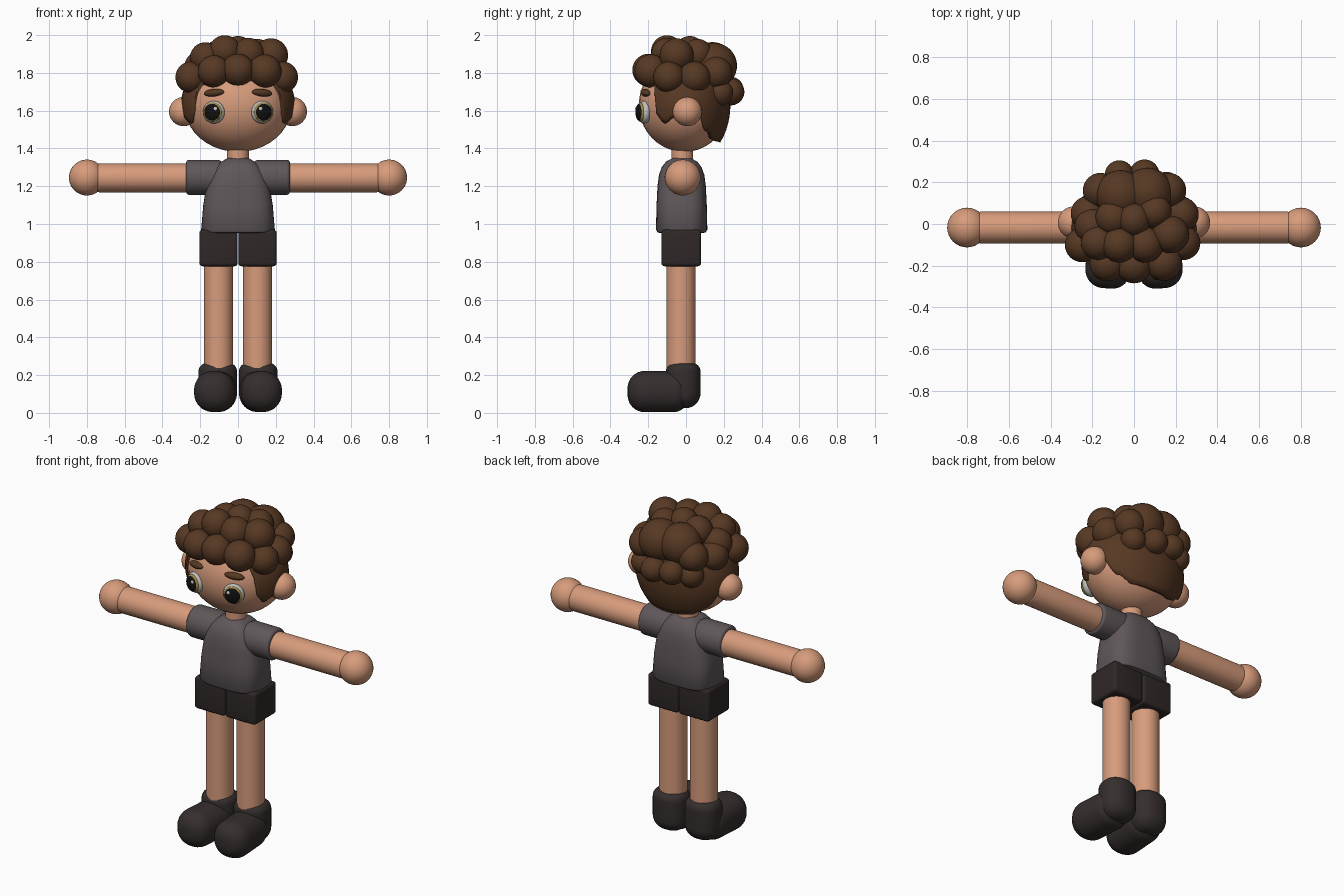
import bpy, bmesh
from math import sin, cos, pi, radians, sqrt, atan2
from mathutils import Matrix, Vector

if "Cube" in bpy.data.objects:
    bpy.data.objects.remove(bpy.data.objects["Cube"])


def mat(name, r, g, b):
    m = bpy.data.materials.new(name)
    m.diffuse_color = (r, g, b, 1)
    m.use_nodes = True
    m.node_tree.nodes["Principled BSDF"].inputs["Base Color"].default_value = m.diffuse_color
    return m


SKIN = mat("skin", 0.68, 0.33, 0.20)
HAIR = mat("hair", 0.095, 0.04, 0.017)
SHIRT = mat("shirt", 0.115, 0.095, 0.1)
SHORTS = mat("shorts", 0.028, 0.021, 0.02)
SHOE = mat("shoe", 0.035, 0.027, 0.026)
WHITE = mat("eye_white", 0.5, 0.5, 0.48)
IRIS = mat("iris", 0.35, 0.25, 0.06)
BLACK = mat("pupil", 0.005, 0.005, 0.005)
SPARK = mat("sparkle", 0.9, 0.9, 0.9)


def finish(name, bm, material, angle=40):
    bmesh.ops.recalc_face_normals(bm, faces=bm.faces)
    me = bpy.data.meshes.new(name)
    bm.to_mesh(me)
    bm.free()
    ob = bpy.data.objects.new(name, me)
    bpy.context.collection.objects.link(ob)
    me.materials.append(material)
    bpy.ops.object.select_all(action='DESELECT')
    ob.select_set(True)
    bpy.context.view_layer.objects.active = ob
    bpy.ops.object.shade_smooth_by_angle(angle=radians(angle))
    return ob


def ball(name, loc, size, material, rot=None):
    bm = bmesh.new()
    m = Matrix.Translation(loc) @ (rot or Matrix()) @ Matrix.Diagonal((*size, 1))
    bmesh.ops.create_uvsphere(bm, u_segments=32, v_segments=20, radius=1, matrix=m)
    return finish(name, bm, material)


def loft(name, rings, material, loc=(0, 0, 0), rot=None, power=2, seg=40):
    """Stack of superellipse rings (z, half x, half y), capped at both ends."""
    bm = bmesh.new()
    loops = []
    for z, hx, hy in rings:
        loop = []
        for i in range(seg):
            c, s = cos(2 * pi * i / seg), sin(2 * pi * i / seg)
            k = (abs(c) ** power + abs(s) ** power) ** (-1 / power)
            loop.append(bm.verts.new((hx * c * k, hy * s * k, z)))
        loops.append(loop)
    for a, b in zip(loops, loops[1:]):
        for i in range(seg):
            j = (i + 1) % seg
            bm.faces.new((a[i], a[j], b[j], b[i]))
    bm.faces.new(loops[0])
    bm.faces.new(loops[-1])
    bm.transform(Matrix.Translation(loc) @ (rot or Matrix()))
    return finish(name, bm, material)


def rounded(z0, z1, hx, hy, r0, r1, n=8):
    """Cylinder profile whose ends are rounded by radii r0 and r1."""
    out = []
    for i in range(n + 1):
        a = pi / 2 * i / n
        d = r0 * (1 - sin(a)) * 0.995
        out.append((z0 + r0 * (1 - cos(a)), 0, 0, r0 * (1 - sin(a)) * 0.97))
    out = [(z0 + r0 * (1 - cos(pi / 2 * i / n)), hx - 0.98 * r0 * (1 - sin(pi / 2 * i / n)),
            hy - 0.98 * r0 * (1 - sin(pi / 2 * i / n))) for i in range(n + 1)]
    out += [(z1 - r1 * (1 - sin(pi / 2 * i / n)), hx - 0.98 * r1 * (1 - cos(pi / 2 * i / n)),
             hy - 0.98 * r1 * (1 - cos(pi / 2 * i / n))) for i in range(n + 1)]
    return out


# head and neck
ball("head", (0, -0.01, 1.63), (0.285, 0.24, 0.248), SKIN)
loft("neck", [(1.3, 0.058, 0.058), (1.44, 0.058, 0.058)], SKIN, (0, -0.02, 0))

# shirt body
loft("shirt_body", [(0.952, 0.17, 0.112), (0.956, 0.186, 0.128), (0.97, 0.195, 0.136),
                    (1.1, 0.184, 0.133), (1.2, 0.168, 0.128), (1.26, 0.147, 0.12),
                    (1.3, 0.122, 0.106), (1.33, 0.09, 0.083), (1.348, 0.055, 0.05),
                    (1.354, 0.02, 0.02)], SHIRT, (0, -0.023, 0), power=3.2)

# paired parts
for s, side in ((-1, "left"), (1, "right")):
    along_x = Matrix.Rotation(s * pi / 2, 4, 'Y')
    loft(side + "_sleeve", rounded(0.08, 0.275, 0.093, 0.093, 0.03, 0.018), SHIRT,
         (0, -0.02, 1.247), along_x)
    loft(side + "_arm", rounded(0.2, 0.75, 0.076, 0.076, 0.01, 0.015), SKIN,
         (0, -0.017, 1.244), along_x)
    ball(side + "_hand", (s * 0.8, -0.017, 1.246), (0.095,) * 3, SKIN)
    loft(side + "_leg", [(0.15, 0.077, 0.077), (0.85, 0.077, 0.077)], SKIN,
         (s * 0.103, -0.026, 0))
    loft(side + "_ankle", rounded(0.025, 0.264, 0.102, 0.092, 0.08, 0.045), SHOE,
         (s * 0.107, -0.015, 0), power=2.3)
    toe = Matrix.Rotation(radians(4 * s), 4, 'Z') @ Matrix.Rotation(pi / 2, 4, 'X')
    loft(side + "_foot", rounded(-0.03, 0.292, 0.109, 0.109, 0.08, 0.09), SHOE,
         (s * 0.11, -0.017, 0.113), toe, power=2.2)
    # shorts leg, a softly bevelled box
    bm = bmesh.new()
    bmesh.ops.create_cube(bm, size=1, matrix=Matrix.Translation((s * 0.103, -0.025, 0.873))
                          @ Matrix.Diagonal((0.203, 0.21, 0.194, 1)))
    bmesh.ops.bevel(bm, geom=bm.edges[:], offset=0.018, segments=4, profile=0.5, affect='EDGES')
    finish(side + "_shorts", bm, SHORTS)
    # ear
    ball(side + "_ear", (s * 0.288, 0.007, 1.595), (0.077,) * 3, SKIN)
    # eye, layered flattened balls facing outward from the face
    turn = Matrix.Rotation(radians(18 * s), 4, 'Z')
    base = Vector((s * 0.128, -0.222, 1.592))
    for part, r, d, off, m in (("eye_white", 0.06, 0.034, 0, WHITE),
                               ("iris", 0.051, 0.018, 0.02, IRIS),
                               ("pupil", 0.044, 0.014, 0.028, BLACK)):
        ball(f"{side}_{part}", base + turn @ Vector((0, -off, 0)), (r, d, r), m, turn)
    ball(side + "_sparkle", base + turn @ Vector((-s * 0.02, -0.036, 0.018)),
         (0.011, 0.006, 0.011), SPARK, turn)
    # eyebrow
    ball(side + "_eyebrow", (s * 0.127, -0.215, 1.695), (0.057, 0.022, 0.02), HAIR,
         turn @ Matrix.Rotation(radians(5 * s), 4, 'Y'))

# hair cap: shell over the skull with a shaped hairline (degrees from front, height)
LINE = [(0, 1.77), (46, 1.74), (54, 1.57), (63, 1.53), (76, 1.56), (90, 1.63), (104, 1.61),
        (125, 1.49), (145, 1.45), (180, 1.445)]


def hairline(a):
    for (a0, z0), (a1, z1) in zip(LINE, LINE[1:]):
        if a <= a1:
            t = (a - a0) / (a1 - a0)
            return z0 + (z1 - z0) * t * t * (3 - 2 * t)
    return LINE[-1][1]


bm = bmesh.new()
SEG, ROWS, CZ, RZ = 96, 18, 1.63, 0.268
top = bm.verts.new((0, -0.01, CZ + RZ))
prev = None
for row in range(1, ROWS + 1):
    ring = []
    for i in range(SEG):
        a = 2 * pi * i / SEG
        deg = min(i, SEG - i) * 360 / SEG
        back = max(0.0, -cos(a))
        low = RZ + 0.05 * back
        dz = hairline(deg) - CZ
        end = pi / 2 - atan2(dz / (RZ if dz > 0 else low), sqrt(1 - (dz / RZ) ** 2))
        p = end * row / ROWS
        z = CZ + cos(p) * (RZ if cos(p) > 0 else low)
        ring.append(bm.verts.new((0.302 * sin(p) * sin(a), -0.01 - 0.245 * sin(p) * cos(a), z)))
    for i in range(SEG):
        j = (i + 1) % SEG
        if prev:
            bm.faces.new((prev[i], ring[i], ring[j], prev[j]))
        else:
            bm.faces.new((top, ring[i], ring[j]))
    prev = ring
cap = finish("hair_cap", bm, HAIR, 60)
mod = cap.modifiers.new("thickness", 'SOLIDIFY')
mod.thickness = 0.04
mod.offset = -1

# hair curls (x, y, z, radius)
CURLS = [
    (-.248, -.1, 1.777, .083), (.235, -.09, 1.777, .083), (-.128, -.19, 1.808, .085),
    (0, -.198, 1.815, .086), (.142, -.185, 1.81, .088), (-.172, -.09, 1.88, .082),
    (-.07, -.1, 1.914, .085), (.055, -.1, 1.9, .085), (.175, -.05, 1.893, .09),
    (0, .02, 1.915, .08), (-.1, .03, 1.89, .085), (.1, .06, 1.9, .08),
    (.225, .045, 1.775, .085), (-.22, .05, 1.78, .083), (-.2, -.01, 1.83, .085),
    (.165, .16, 1.8, .085), (-.16, .16, 1.8, .085), (-.065, .14, 1.845, .118),
    (.065, .15, 1.838, .12), (-.07, .235, 1.71, .07), (.05, .237, 1.7, .072),
    (.155, .18, 1.695, .07), (-.16, .175, 1.695, .07)]
for n, (x, y, z, r) in enumerate(CURLS):
    ball(f"hair_curl_{n + 1}", (x, y, z), (r, r, r), HAIR)
